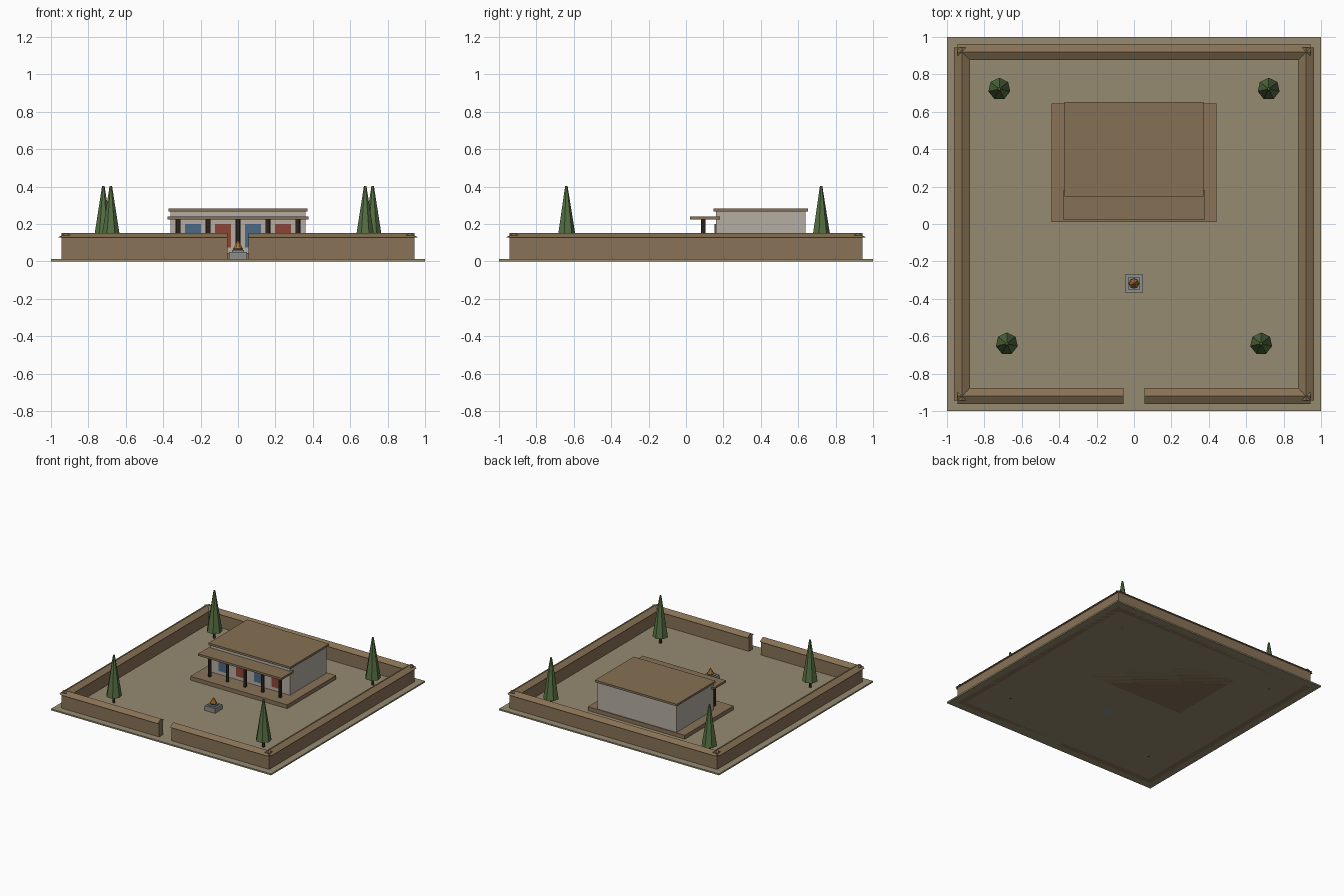
import bpy, bmesh, math

if "Cube" in bpy.data.objects:
    bpy.data.objects.remove(bpy.data.objects["Cube"])


def mat(name, rgb):
    m = bpy.data.materials.new(name)
    m.diffuse_color = (*rgb, 1)
    m.use_nodes = True
    m.node_tree.nodes["Principled BSDF"].inputs["Base Color"].default_value = m.diffuse_color
    return m


EARTH = mat("earth", (0.30, 0.26, 0.165))
CLAY = mat("clay_wall", (0.25, 0.17, 0.095))
TILE = mat("roof_brown", (0.24, 0.165, 0.09))
PLASTER = mat("plaster", (0.46, 0.42, 0.37))
DARK = mat("dark_wood", (0.05, 0.03, 0.022))
BLUE = mat("blue_panel", (0.07, 0.14, 0.24))
RED = mat("red_panel", (0.27, 0.06, 0.035))
LEAF = mat("foliage", (0.09, 0.16, 0.055))
STONE = mat("stone", (0.27, 0.27, 0.26))
FLAME = mat("flame", (0.50, 0.19, 0.03))


def finish(name, bm, material):
    bmesh.ops.recalc_face_normals(bm, faces=bm.faces)
    me = bpy.data.meshes.new(name)
    bm.to_mesh(me)
    bm.free()
    me.materials.append(material)
    ob = bpy.data.objects.new(name, me)
    bpy.context.collection.objects.link(ob)
    return ob


def box(name, x, y, z, material):
    bm = bmesh.new()
    bmesh.ops.create_cube(bm, size=1)
    for v in bm.verts:
        v.co = [(a + b) / 2 + c * (b - a) for (a, b), c in zip((x, y, z), v.co)]
    return finish(name, bm, material)


def cone(name, x, y, z0, z1, r0, r1, sides, material):
    bm = bmesh.new()
    bmesh.ops.create_cone(bm, cap_ends=True, segments=sides,
                          radius1=r0, radius2=r1, depth=z1 - z0)
    ob = finish(name, bm, material)
    ob.location = (x, y, (z0 + z1) / 2)
    return ob


def wall(name, a, b, offset, angle):
    """Wall run from a to b along local x with a gabled coping, turned about the centre."""
    body = box(name, (a, b), (offset - 0.024, offset + 0.024), (0, 0.13), CLAY)
    bm = bmesh.new()
    profile = [(-0.043, 0.128), (0.043, 0.128), (0, 0.153)]
    face = bm.faces.new([bm.verts.new((a, offset + y, z)) for y, z in profile])
    ext = bmesh.ops.extrude_face_region(bm, geom=[face])["geom"]
    bmesh.ops.translate(bm, vec=(b - a, 0, 0),
                        verts=[v for v in ext if isinstance(v, bmesh.types.BMVert)])
    cap = finish(name + "_coping", bm, TILE)
    for ob in (body, cap):
        ob.rotation_euler.z = angle


# courtyard ground
box("ground", (-1, 1), (-1, 1), (0, 0.012), EARTH)

# perimeter walls, the front one split by the gate gap
W, G = 0.944, 0.056
wall("back_wall", -W, W, 0.92, 0)
wall("left_wall", -W, W, 0.92, math.pi / 2)
wall("right_wall", -W, W, 0.92, -math.pi / 2)
wall("front_wall_left", -W, -G, -0.92, 0)
wall("front_wall_right", G, W, -0.92, 0)

# hall on its platform, with main roof and porch roof
box("platform", (-0.44, 0.44), (0.01, 0.645), (0, 0.044), CLAY)
box("hall", (-0.36, 0.36), (0.16, 0.638), (0.04, 0.267), PLASTER)
box("main_roof", (-0.372, 0.372), (0.148, 0.651), (0.266, 0.283), TILE)
box("porch_roof", (-0.378, 0.378), (0.022, 0.182), (0.224, 0.241), TILE)

# porch columns
for i in range(5):
    cone("porch_column", -0.32 + 0.16 * i, 0.092, 0.04, 0.226, 0.013, 0.013, 8, DARK)

# coloured panels on the hall front
for i in range(4):
    cx = -0.24 + 0.16 * i
    box("front_panel", (cx - 0.043, cx + 0.043), (0.152, 0.165), (0.075, 0.2),
        RED if i % 2 else BLUE)

# fire altar
box("altar_base", (-0.047, 0.047), (-0.365, -0.271), (0, 0.05), STONE)
box("altar_top", (-0.032, 0.032), (-0.35, -0.286), (0.048, 0.06), STONE)
cone("fire_bowl", 0, -0.318, 0.058, 0.07, 0.022, 0.029, 8, TILE)
cone("flame", 0, -0.318, 0.068, 0.112, 0.026, 0.004, 7, FLAME)

# cypress trees
for y, x in ((0.722, 0.72), (-0.64, 0.68)):
    for s in (-1, 1):
        cone("tree_trunk", s * x, y, 0, 0.08, 0.01, 0.01, 6, DARK)
        cone("tree_crown", s * x, y, 0.07, 0.402, 0.06, 0.007, 7, LEAF)
